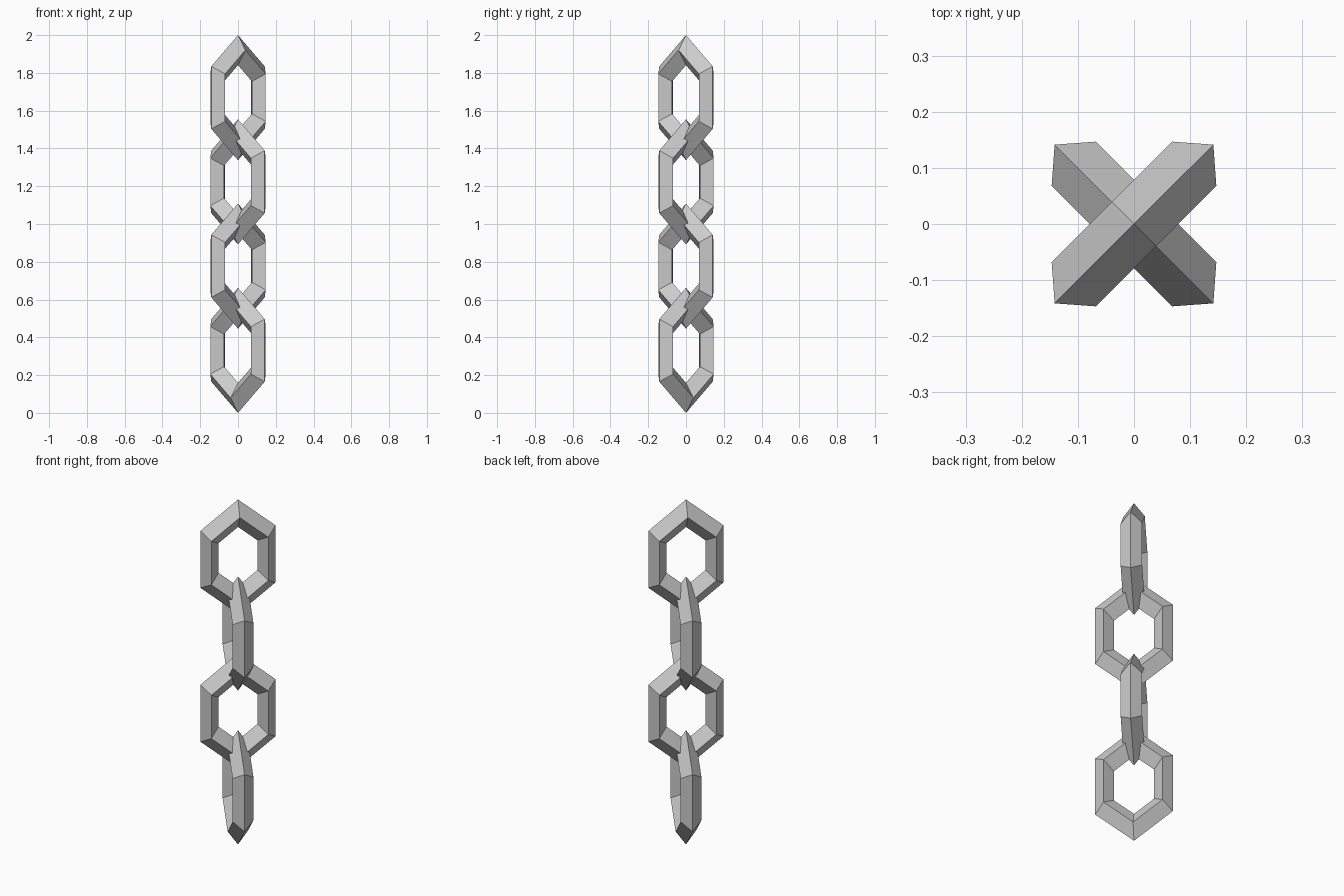
import bpy
import math
from mathutils import Matrix

cube = bpy.data.objects.get("Cube")
if cube:
    bpy.data.objects.remove(cube, do_unlink=True)

# Chain proportions
LINKS = 4
RING_RADIUS = 0.1755
BAR_RADIUS = 0.0555
STRETCH = 1.433
HALF_HEIGHT = (RING_RADIUS + BAR_RADIUS) * STRETCH
PITCH = (2 - 2 * HALF_HEIGHT) / (LINKS - 1)

# Plain grey metal
steel = bpy.data.materials.new("grey_steel")
steel.use_nodes = True
grey = (0.6, 0.6, 0.6, 1)
steel.diffuse_color = grey
bsdf = next(n for n in steel.node_tree.nodes if n.type == "BSDF_PRINCIPLED")
bsdf.inputs["Base Color"].default_value = grey


def add_link(index):
    """Six-sided ring of diamond bar, stood on a corner and stretched upright."""
    bpy.ops.mesh.primitive_torus_add(
        major_segments=6, minor_segments=4,
        major_radius=RING_RADIUS, minor_radius=BAR_RADIUS)
    link = bpy.context.object
    link.name = f"chain_link_{index + 1}"
    turn = math.radians(45 if index % 2 else -45)
    link.data.transform(
        Matrix.Rotation(turn, 4, "Z")
        @ Matrix.Diagonal((1, 1, STRETCH, 1))
        @ Matrix.Rotation(math.pi / 2, 4, "Y"))
    link.location = (0, 0, 2 - HALF_HEIGHT - index * PITCH)
    link.data.materials.clear()
    link.data.materials.append(steel)
    bpy.ops.object.shade_flat()


# Links from the top down, each a quarter turn from the last
for i in range(LINKS):
    add_link(i)
